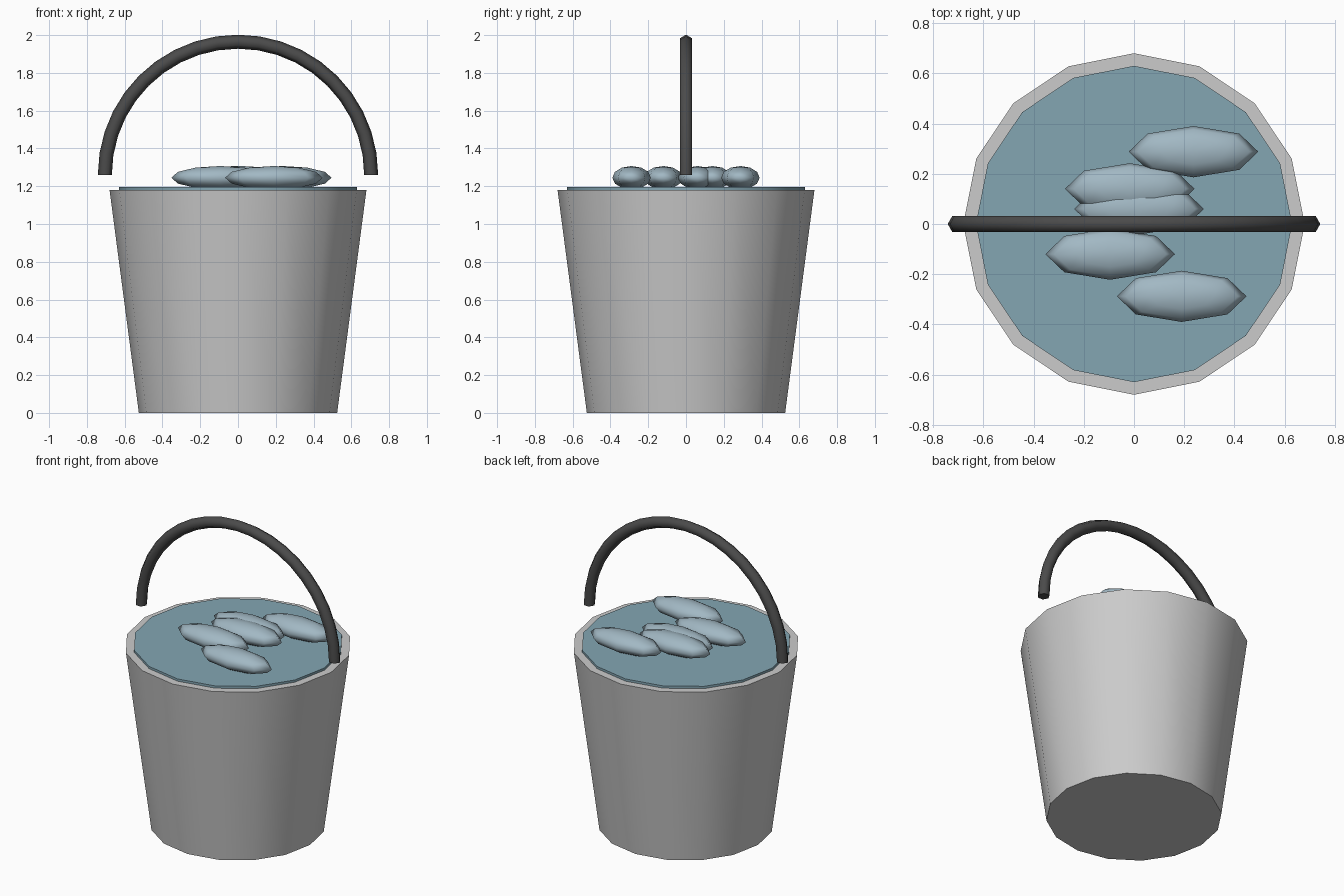
import bpy, bmesh
from math import sin, cos, pi, radians

if "Cube" in bpy.data.objects:
    bpy.data.objects.remove(bpy.data.objects["Cube"])


def material(name, rgb):
    mat = bpy.data.materials.new(name)
    mat.diffuse_color = (*rgb, 1)
    mat.use_nodes = True
    mat.node_tree.nodes["Principled BSDF"].inputs["Base Color"].default_value = mat.diffuse_color
    return mat


def add_object(name, bm, mat=None, angle=40):
    bmesh.ops.recalc_face_normals(bm, faces=bm.faces)
    mesh = bpy.data.meshes.new(name)
    bm.to_mesh(mesh)
    bm.free()
    if mat:
        mesh.materials.append(mat)
    obj = bpy.data.objects.new(name, mesh)
    bpy.context.collection.objects.link(obj)
    bpy.ops.object.select_all(action='DESELECT')
    obj.select_set(True)
    bpy.context.view_layer.objects.active = obj
    bpy.ops.object.shade_smooth_by_angle(angle=radians(angle))
    return obj


def tapered_cylinder(name, r_bottom, r_top, z0, z1, mat=None):
    bm = bmesh.new()
    bmesh.ops.create_cone(bm, cap_ends=True, segments=16, radius1=r_bottom,
                          radius2=r_top, depth=z1 - z0)
    bmesh.ops.translate(bm, verts=bm.verts, vec=(0, 0, (z0 + z1) / 2))
    return add_object(name, bm, mat)


water_blue = material("water_blue", (0.23, 0.38, 0.45))
fish_blue = material("fish_blue", (0.36, 0.48, 0.55))
dark_grey = material("dark_grey", (0.07, 0.07, 0.07))

# Bucket body and the water disc standing slightly proud of its rim
tapered_cylinder("bucket", 0.525, 0.68, 0, 1.18)
tapered_cylinder("water", 0.63, 0.63, 1.13, 1.195, water_blue)

# Handle: half ring with a six-sided section, one corner pointing outward
STEPS, SIDES, MAJOR, MINOR, Z = 20, 6, 0.705, 0.037, 1.26
bm = bmesh.new()
rings = []
for i in range(STEPS + 1):
    a = pi * i / STEPS
    ring = []
    for j in range(SIDES):
        b = 2 * pi * j / SIDES
        r = MAJOR + MINOR * cos(b)
        ring.append(bm.verts.new((r * cos(a), MINOR * sin(b), Z + r * sin(a))))
    rings.append(ring)
for r0, r1 in zip(rings, rings[1:]):
    for j in range(SIDES):
        k = (j + 1) % SIDES
        bm.faces.new((r0[j], r0[k], r1[k], r1[j]))
bm.faces.new(rings[0])
bm.faces.new(rings[-1])
add_object("handle", bm, dark_grey, 65)

# Fish: stretched low-poly spheres lying on the water
fish = [(0.237, 0.288), (-0.017, 0.14), (0.02, 0.06), (-0.095, -0.12), (0.19, -0.288)]
for n, (x, y) in enumerate(fish, 1):
    bm = bmesh.new()
    bmesh.ops.create_uvsphere(bm, u_segments=8, v_segments=6, radius=1)
    bmesh.ops.scale(bm, verts=bm.verts, vec=(0.258, 0.102, 0.062))
    bmesh.ops.translate(bm, verts=bm.verts, vec=(x, y, 1.245))
    add_object(f"fish_{n}", bm, fish_blue, 180)
